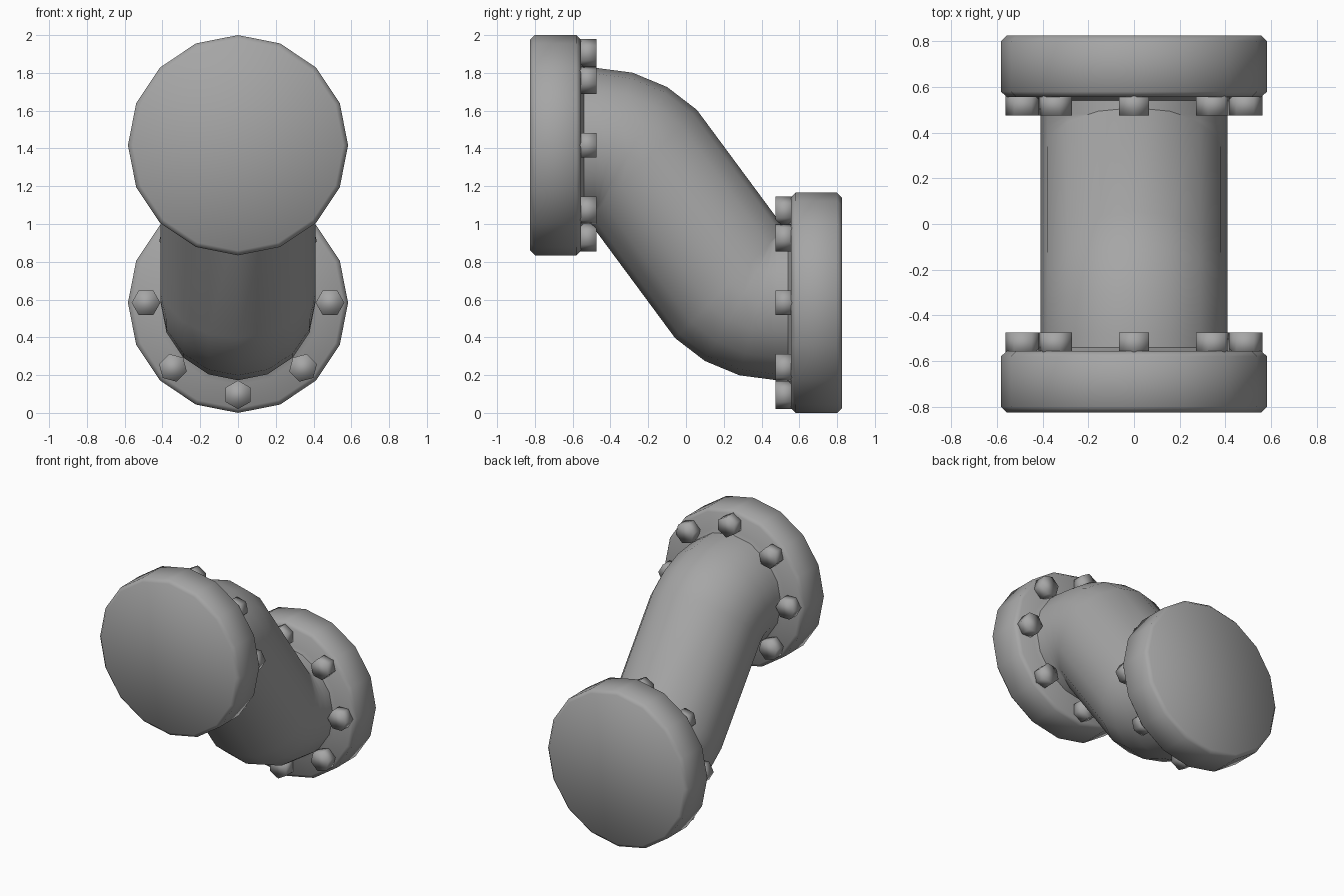
import bpy
import bmesh
from math import sin, cos, pi, radians
from mathutils import Vector, Matrix

if "Cube" in bpy.data.objects:
    bpy.data.objects.remove(bpy.data.objects["Cube"], do_unlink=True)

AXIS_Z = 1.417        # height of the front flange axis
FLANGE_R = 0.583
PIPE_R = 0.41
BEND_R = 0.35
BEND_Y = -0.48        # where the straight stub meets the bend
BOLT_CIRCLE = 0.487
SIDES = 16

# Half turn about the x axis through the middle of the model
TURN = Matrix.Translation((0, 0, 2)) @ Matrix.Rotation(pi, 4, "X")

steel = bpy.data.materials.new("grey_steel")
steel.use_nodes = True
GREY = (0.38, 0.38, 0.38, 1)
steel.diffuse_color = GREY
steel.node_tree.nodes["Principled BSDF"].inputs["Base Color"].default_value = GREY


def ring(centre, radius, tilt=0, sides=SIDES, spin=0):
    """Circle of points facing along y, tilted about x."""
    up = Vector((0, sin(tilt), cos(tilt)))
    points = []
    for i in range(sides):
        a = 2 * pi * i / sides + spin
        points.append(Vector(centre) + radius * (Vector((sin(a), 0, 0)) + up * cos(a)))
    return points


def loft(name, rings, angle, matrix=Matrix.Identity(4)):
    """Skin a row of rings, cap both ends and smooth the result."""
    bm = bmesh.new()
    rows = [[bm.verts.new(matrix @ p) for p in r] for r in rings]
    n = len(rows[0])
    for a, b in zip(rows, rows[1:]):
        for i in range(n):
            j = (i + 1) % n
            bm.faces.new((a[i], a[j], b[j], b[i]))
    bm.faces.new(rows[0])
    bm.faces.new(rows[-1])
    bmesh.ops.recalc_face_normals(bm, faces=bm.faces)
    mesh = bpy.data.meshes.new(name)
    bm.to_mesh(mesh)
    bm.free()
    mesh.materials.append(steel)
    obj = bpy.data.objects.new(name, mesh)
    bpy.context.collection.objects.link(obj)
    bpy.ops.object.select_all(action="DESELECT")
    obj.select_set(True)
    bpy.context.view_layer.objects.active = obj
    if angle is None:
        bpy.ops.object.shade_smooth()
    else:
        bpy.ops.object.shade_smooth_by_angle(angle=radians(angle))
    return obj


# S-shaped pipe: straight stub, bend, slanted run, bend, straight stub
stations = [(Vector((0, -0.6, AXIS_Z)), 0)]
for degrees in (0, 15, 30, 45):
    a = radians(degrees)
    centre = Vector((0, BEND_Y + BEND_R * sin(a), AXIS_Z - BEND_R + BEND_R * cos(a)))
    stations.append((centre, a))
stations += [(TURN @ c, a) for c, a in reversed(stations)]
loft("pipe", [ring(c, PIPE_R, a) for c, a in stations], 60)

# Flange profile as (y, radius): bevelled rim, then a small fillet to the pipe
profile = [(-0.825, FLANGE_R - 0.025), (-0.8, FLANGE_R), (-0.58, FLANGE_R),
           (-0.557, FLANGE_R - 0.025), (-0.557, PIPE_R + 0.025),
           (-0.54, PIPE_R + 0.003)]

for side, matrix in (("front", Matrix.Identity(4)), ("rear", TURN)):
    loft(side + "_flange", [ring((0, y, AXIS_Z), r) for y, r in profile], 50, matrix)

    # Ring of hexagonal bolt heads, corners pointing outward
    for k in range(8):
        a = k * pi / 4
        x, z = BOLT_CIRCLE * sin(a), AXIS_Z + BOLT_CIRCLE * cos(a)
        loft(f"{side}_bolt_{k + 1}",
             [ring((x, y, z), 0.076, sides=6, spin=a) for y in (-0.57, -0.475)],
             None, matrix)
